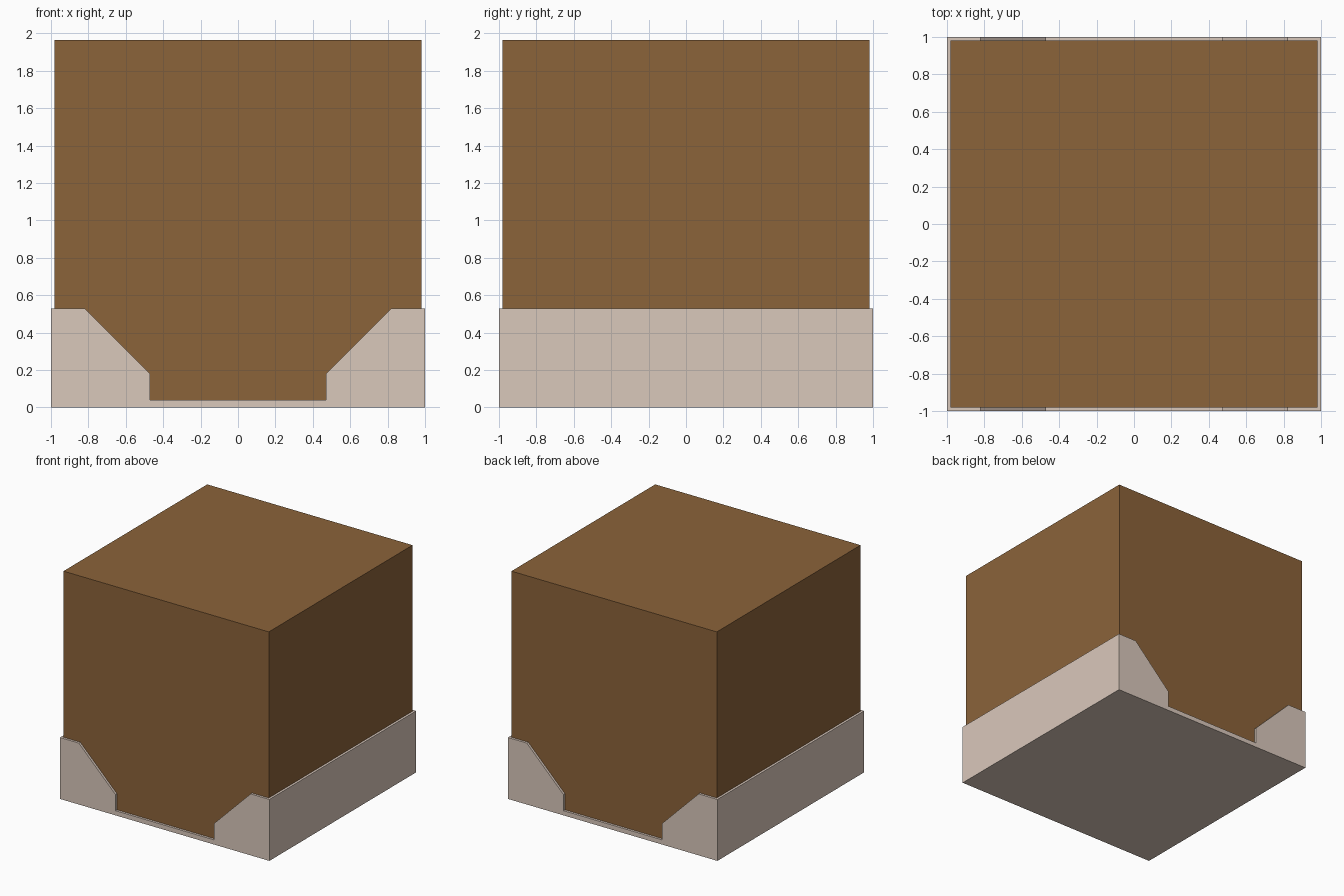
import bpy
import bmesh

if "Cube" in bpy.data.objects:
    bpy.data.objects.remove(bpy.data.objects["Cube"])


def material(name, color):
    mat = bpy.data.materials.new(name)
    mat.diffuse_color = color
    mat.use_nodes = True
    mat.node_tree.nodes["Principled BSDF"].inputs["Base Color"].default_value = mat.diffuse_color
    return mat


def prism(name, profile, half_depth, mat):
    """Extrude an x-z profile along y, centred on y = 0."""
    bm = bmesh.new()
    face = bm.faces.new([bm.verts.new((x, -half_depth, z)) for x, z in profile])
    ext = bmesh.ops.extrude_face_region(bm, geom=[face])
    verts = [v for v in ext["geom"] if isinstance(v, bmesh.types.BMVert)]
    bmesh.ops.translate(bm, verts=verts, vec=(0, 2 * half_depth, 0))
    bmesh.ops.recalc_face_normals(bm, faces=bm.faces)
    mesh = bpy.data.meshes.new(name)
    bm.to_mesh(mesh)
    bm.free()
    mesh.materials.append(mat)
    obj = bpy.data.objects.new(name, mesh)
    bpy.context.collection.objects.link(obj)
    return obj


brown = material("brown", (0.26, 0.125, 0.042, 1))
cream = material("cream", (0.70, 0.58, 0.50, 1))

# Solid block standing in the tray
block = prism("block", [(-0.98, 0.04), (0.98, 0.04), (0.98, 1.963), (-0.98, 1.963)],
              0.98, brown)

# Tray with cut-away front and back walls
half = [(1, 0), (1, 0.53), (0.82, 0.53), (0.47, 0.18), (0.47, 0.04)]
tray = prism("tray", half + [(-x, z) for x, z in reversed(half)], 1.0, cream)

# Hollow the tray where the block sits
hollow = tray.modifiers.new("hollow", 'BOOLEAN')
hollow.operation = 'DIFFERENCE'
hollow.solver = 'EXACT'
hollow.object = block
